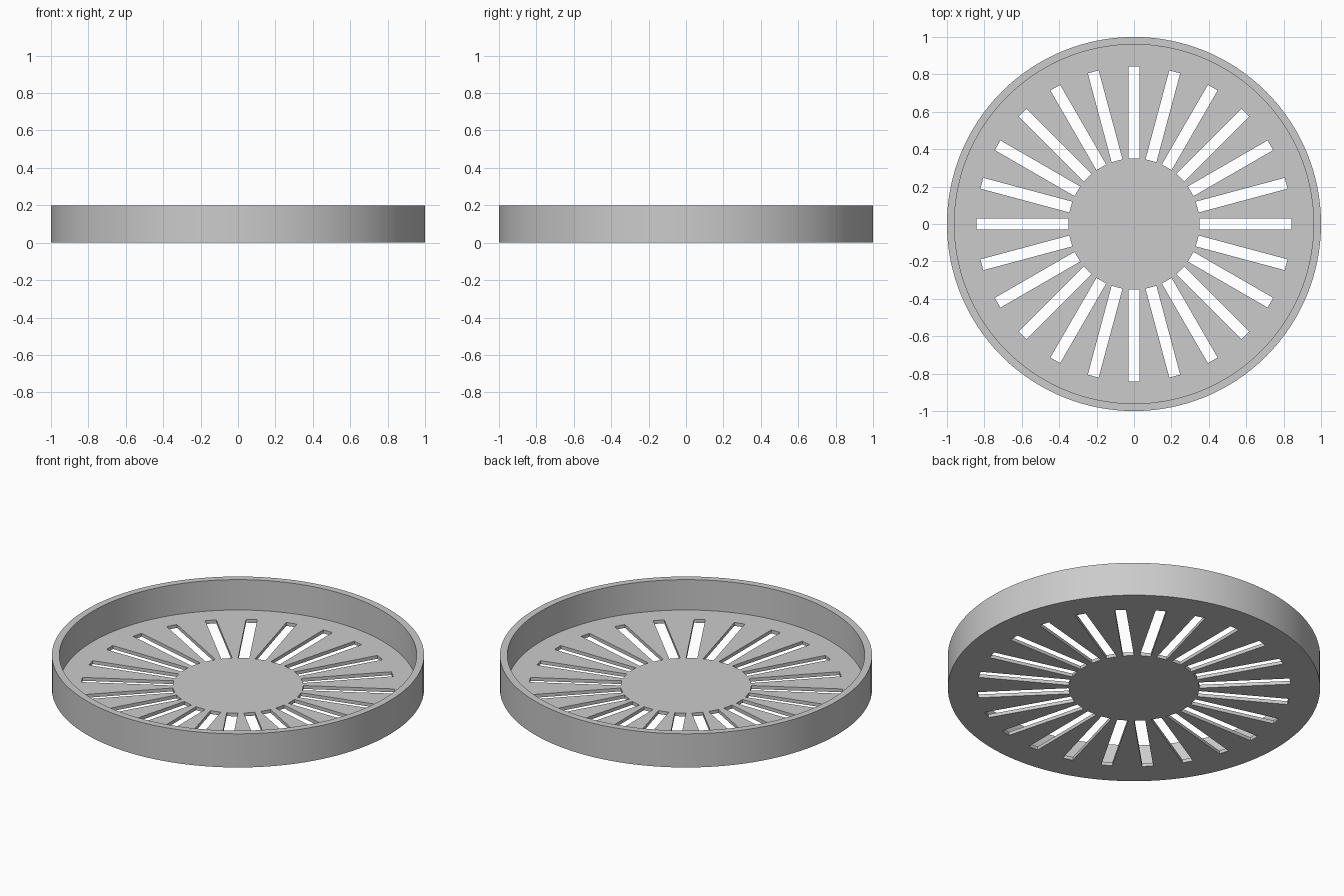
import bpy, bmesh, math
from mathutils import Matrix, Vector

cube = bpy.data.objects.get("Cube")
if cube:
    bpy.data.objects.remove(cube, do_unlink=True)

RADIUS, HEIGHT, WALL, FLOOR = 1.0, 0.2, 0.04, 0.02
SLOTS, SLOT_IN, SLOT_OUT, SLOT_WIDTH = 24, 0.35, 0.842, 0.06

grey = bpy.data.materials.new("plain grey")
grey.use_nodes = True
colour = (0.6, 0.6, 0.6, 1)
grey.diffuse_color = colour
grey.node_tree.nodes["Principled BSDF"].inputs["Base Color"].default_value = colour


def make_object(name, bm):
    bmesh.ops.recalc_face_normals(bm, faces=bm.faces)
    mesh = bpy.data.meshes.new(name)
    bm.to_mesh(mesh)
    bm.free()
    mesh.materials.append(grey)
    obj = bpy.data.objects.new(name, mesh)
    bpy.context.collection.objects.link(obj)
    return obj


# Shallow round tray: a disc whose top is inset and sunk down to the floor
bm = bmesh.new()
bmesh.ops.create_cone(bm, cap_ends=True, segments=128, radius1=RADIUS,
                      radius2=RADIUS, depth=HEIGHT,
                      matrix=Matrix.Translation((0, 0, HEIGHT / 2)))
top = max(bm.faces, key=lambda f: f.calc_center_median().z)
bmesh.ops.inset_region(bm, faces=[top], thickness=WALL)
sunk = bmesh.ops.extrude_discrete_faces(bm, faces=[top])["faces"][0]
bmesh.ops.translate(bm, verts=sunk.verts, vec=Vector((0, 0, FLOOR - HEIGHT)))
tray = make_object("slotted_tray", bm)

# Ring of radial slot cutters
bm = bmesh.new()
for i in range(SLOTS):
    place = (Matrix.Rotation(math.tau * i / SLOTS, 4, "Z")
             @ Matrix.Translation(((SLOT_IN + SLOT_OUT) / 2, 0, 0))
             @ Matrix.Diagonal((SLOT_OUT - SLOT_IN, SLOT_WIDTH, HEIGHT, 1)))
    bmesh.ops.create_cube(bm, size=1, matrix=place)
cutter = make_object("slot_cutter", bm)
cutter.hide_render = True

# Cut the slots through the floor, then drop the cutter
cut = tray.modifiers.new("slots", "BOOLEAN")
cut.operation = "DIFFERENCE"
cut.solver = "EXACT"
cut.object = cutter
bpy.ops.object.select_all(action="DESELECT")
tray.select_set(True)
bpy.context.view_layer.objects.active = tray
bpy.ops.object.modifier_apply(modifier=cut.name)
bpy.data.objects.remove(cutter, do_unlink=True)
bpy.ops.object.shade_smooth_by_angle(angle=math.radians(30))
